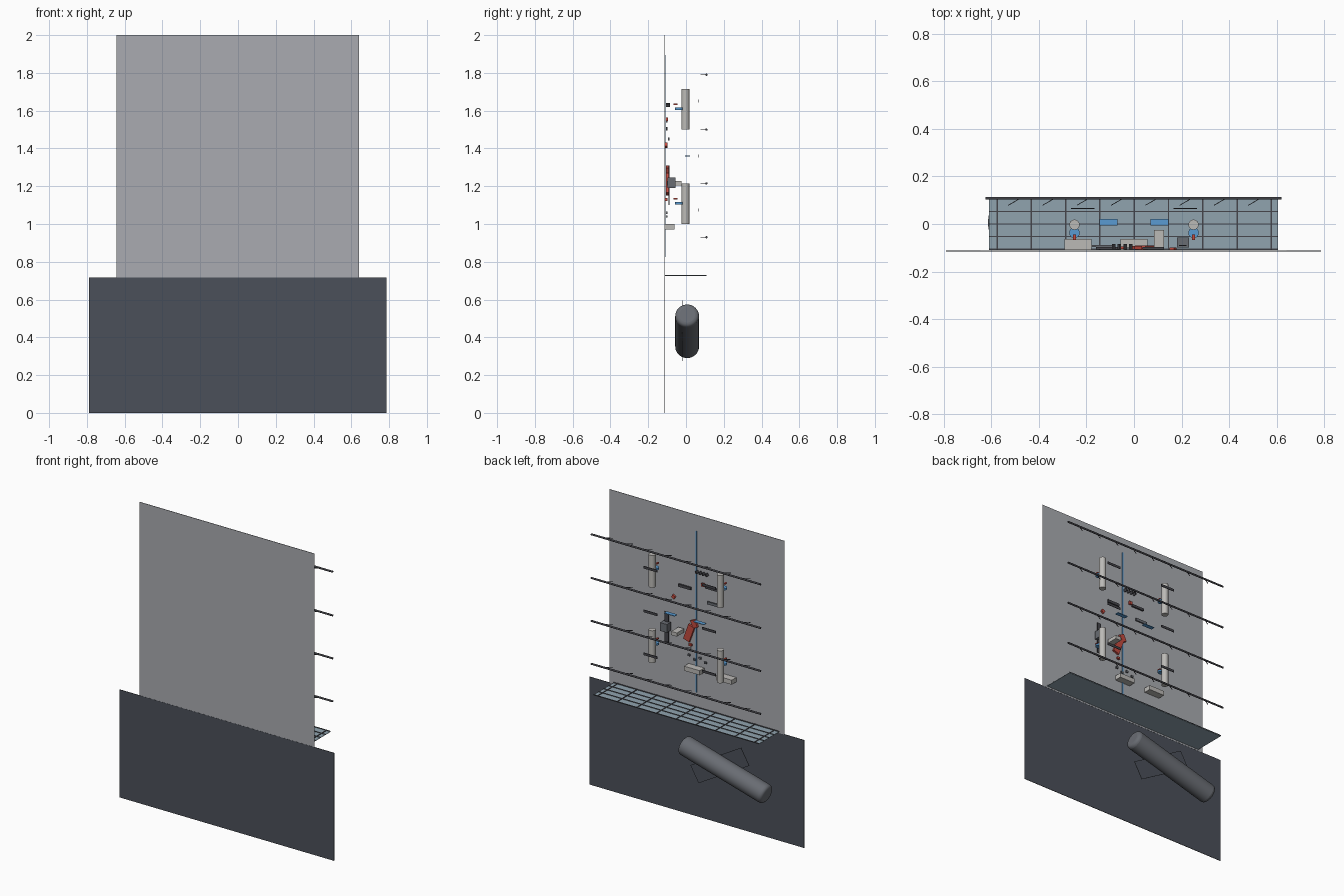
import bpy, math

def mat(name, c):
    m = bpy.data.materials.new(name)
    m.diffuse_color = (*c, 1)
    return m

PANEL = mat("panel_grey", (0.40, 0.41, 0.44))
DARK = mat("charcoal", (0.07, 0.08, 0.10))
ROD = mat("dark_steel", (0.06, 0.06, 0.07))
SHELF = mat("shelf_blue_grey", (0.28, 0.37, 0.43))
BLUE = mat("blue", (0.10, 0.33, 0.65))
RED = mat("red", (0.55, 0.07, 0.05))
LIGHT = mat("light_grey", (0.50, 0.49, 0.47))
GREY = mat("mid_grey", (0.14, 0.15, 0.17))

def finish(name, m, rot):
    o = bpy.context.object
    o.name = name
    o.rotation_euler = rot
    o.data.materials.append(m)
    return o

def box(name, loc, size, m, rot=(0, 0, 0)):
    bpy.ops.mesh.primitive_cube_add(size=1, location=loc)
    o = finish(name, m, rot)
    o.scale = size
    return o

def cyl(name, loc, r, h, m, rot=(0, 0, 0), bevel=0, sides=24):
    bpy.ops.mesh.primitive_cylinder_add(vertices=sides, radius=r, depth=h, location=loc)
    o = finish(name, m, rot)
    if bevel:
        b = o.modifiers.new("round", "BEVEL")
        b.width, b.segments, b.limit_method = bevel, 4, 'ANGLE'
    bpy.ops.object.shade_smooth_by_angle(angle=math.radians(40))
    return o

# back panels
box("upper_panel", (-0.002, -0.112, 1.357), (1.285, 0.003, 1.286), PANEL)
box("lower_panel", (-0.002, -0.113, 0.358), (1.575, 0.003, 0.716), DARK)

# shelf with a grid of strips
box("shelf", (-0.002, -0.002, 0.725), (1.215, 0.216, 0.003), SHELF)
for i in range(9):
    box("shelf_cross_strip", (-0.575 + i * 0.144, -0.002, 0.728), (0.006, 0.216, 0.004), ROD)
for i in range(5):
    box("shelf_long_strip", (-0.002, -0.105 + i * 0.0525, 0.728), (1.215, 0.005, 0.004), ROD)

# rounded tank below the shelf, and the tilted plate behind it
tilt = math.atan2(0.605, 0.17)
cyl("lower_tank", (-0.293, 0.006, 0.432), 0.063, 0.64, GREY, (0, tilt, 0), 0.022, 40)
box("tilted_plate", (-0.235, -0.02, 0.435), (0.43, 0.002, 0.12), DARK, (0, math.radians(30), 0))

# horizontal rods with slanted hooks
for z in (0.93, 1.215, 1.50, 1.79):
    cyl("rail", (-0.002, 0.108, z), 0.006, 1.245, ROD, (0, math.pi / 2, 0), sides=12)
    for i in range(8):
        box("rail_hook", (-0.503 + i * 0.144, 0.093, z), (0.058, 0.003, 0.003), ROD,
            (0, 0, math.radians(30)))

# mirrored canisters, valves, dark bars and blue plates
for s in (-1, 1):
    for z in (1.108, 1.608):
        cyl("canister", (s * 0.25, -0.003, z), 0.0215, 0.215, LIGHT)
        cyl("canister_disc", (s * 0.25, -0.037, z + 0.002), 0.022, 0.012, BLUE)
        box("canister_lever", (s * 0.25, -0.056, z + 0.026), (0.012, 0.022, 0.006), RED)
    for z in (1.075, 1.36, 1.65):
        box("dark_bar", (s * 0.215, 0.065, z), (0.1, 0.004, 0.016), ROD)
    box("blue_plate", (s * 0.107, 0.008, 1.36), (0.077, 0.027, 0.004), BLUE)

# long blue centre line
box("centre_line", (0, -0.107, 1.36), (0.008, 0.004, 1.07), BLUE)

# small bench device, post and arm
box("device_post", (0.205, -0.09, 1.205), (0.03, 0.004, 0.21), ROD)
box("device_box", (0.205, -0.077, 1.218), (0.05, 0.042, 0.055), GREY)
box("support_arm", (0.105, -0.062, 1.215), (0.042, 0.075, 0.024), LIGHT)

# trays
for x in (-0.235, 0):
    box("tray", (x, -0.086, 0.985), (0.115, 0.048, 0.03), LIGHT)

# red pieces
box("red_handle", (0.045, -0.098, 1.21), (0.045, 0.014, 0.11), RED, (0, math.radians(-20), 0))
box("red_block", (0.008, -0.1, 1.28), (0.035, 0.014, 0.05), RED, (0, math.radians(25), 0))
box("red_clip", (0.163, -0.104, 1.417), (0.022, 0.012, 0.02), RED, (0, math.radians(-30), 0))
box("red_tip", (-0.055, -0.1, 1.555), (0.02, 0.012, 0.02), RED)
box("red_knob", (0.04, -0.104, 1.13), (0.018, 0.012, 0.014), RED)

# small tools hanging on the panel
box("tool_bar_a", (0.08, -0.102, 1.505), (0.09, 0.01, 0.018), ROD)
box("tool_bar_b", (-0.115, -0.102, 1.545), (0.09, 0.01, 0.016), ROD)
box("tool_bar_c", (-0.135, -0.092, 1.45), (0.085, 0.008, 0.018), GREY)
for i in range(4):
    box("peg", (-0.085 + i * 0.024, -0.096, 1.63), (0.008, 0.024, 0.018), ROD,
        (0, math.radians(25), 0))
    box("small_part", (-0.07 + i * 0.04, -0.104, 1.04 + 0.02 * (i % 2)), (0.016, 0.01, 0.012), GREY)
